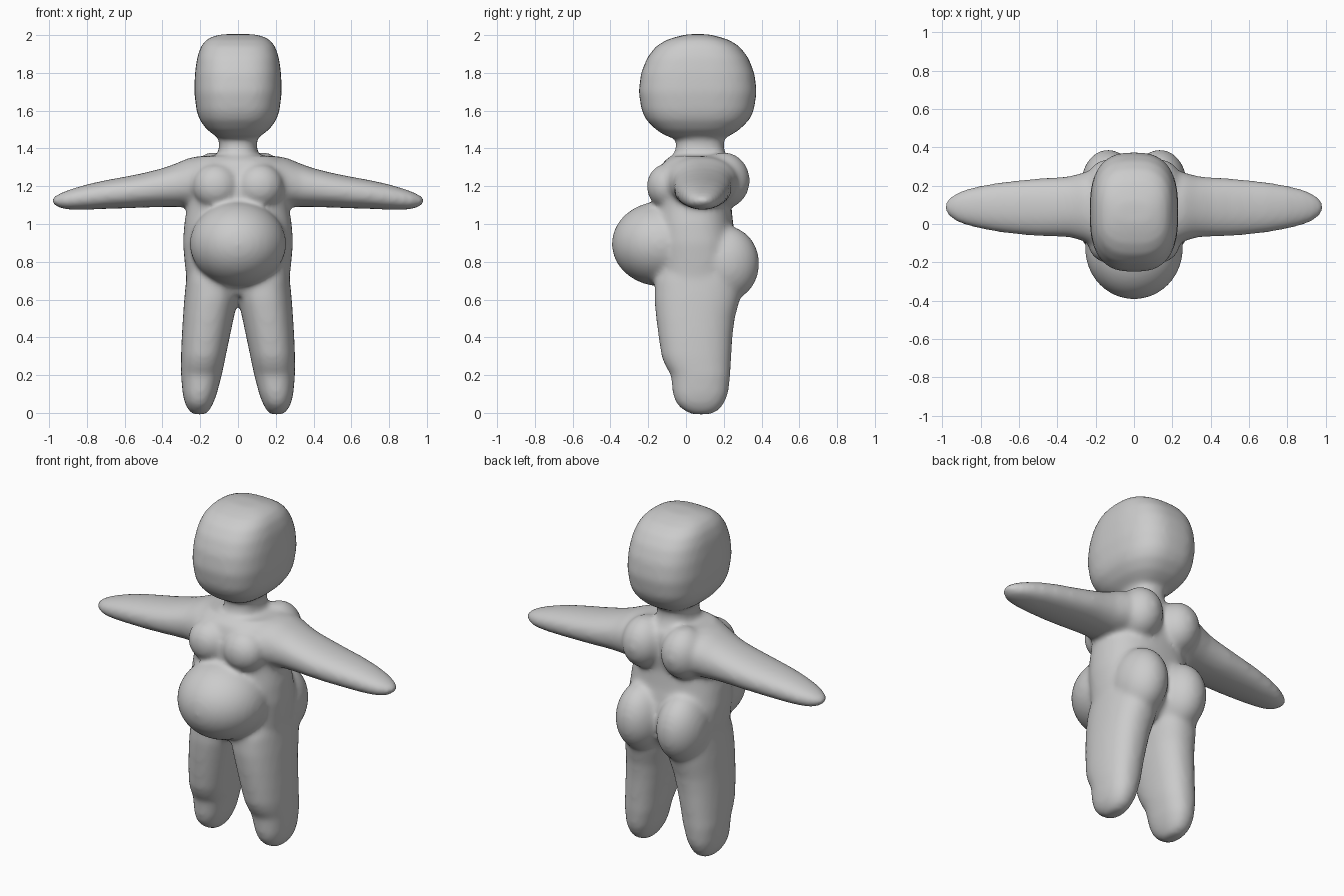
import bpy, bmesh, math
from mathutils import Matrix

bm = bmesh.new()


def loft(sections, axis="z", power=2.4, n=40):
    """Closed tube through (position, min_a, max_a, min_b, max_b) rounded sections."""
    rings = []
    for t, a0, a1, b0, b1 in sections:
        ring = []
        for i in range(n):
            c, s = math.cos(2 * math.pi * i / n), math.sin(2 * math.pi * i / n)
            a = (a0 + a1) / 2 + (a1 - a0) / 2 * math.copysign(abs(c) ** (2 / power), c)
            b = (b0 + b1) / 2 + (b1 - b0) / 2 * math.copysign(abs(s) ** (2 / power), s)
            ring.append(bm.verts.new((a, b, t) if axis == "z" else (t, a, b)))
        rings.append(ring)
    faces = [bm.faces.new(rings[0][::-1]), bm.faces.new(rings[-1])]
    for lo, hi in zip(rings, rings[1:]):
        for i in range(n):
            j = (i + 1) % n
            faces.append(bm.faces.new((lo[i], lo[j], hi[j], hi[i])))
    return faces


def ball(center, radii):
    m = Matrix.Translation(center) @ Matrix.Diagonal((*radii, 1))
    bmesh.ops.create_uvsphere(bm, u_segments=40, v_segments=24, radius=1, matrix=m)


def mirrored(sections, side, axis):
    """Flip x for the other side of the body."""
    if side > 0:
        return sections
    if axis == "x":
        return [(-s[0], *s[1:]) for s in reversed(sections)]
    return [(s[0], -s[2], -s[1], s[3], s[4]) for s in sections]


# Head: (z, half width, half depth)
head = [(1.45, .09, .12), (1.47, .125, .175), (1.5, .165, .222), (1.55, .203, .272),
        (1.6, .22, .297), (1.7, .232, .313), (1.8, .228, .3), (1.88, .217, .268),
        (1.94, .197, .222), (1.975, .168, .165), (1.995, .13, .1), (2.005, .08, .05)]
loft([(z, -x, x, .062 - y, .062 + y) for z, x, y in head], power=2.7)

# Neck
loft([(1.28, -.15, .15, -.1, .25), (1.35, -.115, .115, -.07, .22),
      (1.4, -.1, .1, -.055, .2), (1.44, -.1, .1, -.05, .2), (1.52, -.12, .12, -.08, .22)])

# Torso: (z, half width, front y, back y)
torso = [(.62, .22, -.1, .2), (.7, .272, -.16, .27), (.8, .283, -.17, .29), (.9, .292, -.17, .27),
         (1.0, .285, -.17, .25), (1.1, .268, -.165, .24), (1.2, .265, -.165, .25),
         (1.28, .265, -.14, .25), (1.33, .245, -.12, .24), (1.36, .2, -.08, .2)]
loft([(z, -x, x, f, b) for z, x, f, b in torso])

# Belly
ball((0, -.13, .895), (.255, .263, .225))

arm = [(.1, -.13, .28, 1.09, 1.35), (.2, -.12, .28, 1.09, 1.36), (.26, -.09, .27, 1.09, 1.35),
       (.33, -.07, .25, 1.09, 1.32), (.4, -.066, .243, 1.09, 1.295), (.5, -.063, .238, 1.087, 1.27),
       (.6, -.055, .228, 1.083, 1.25), (.7, -.043, .217, 1.08, 1.232), (.8, -.025, .2, 1.076, 1.21),
       (.88, -.005, .18, 1.076, 1.186), (.93, .015, .16, 1.08, 1.168),
       (.965, .04, .135, 1.095, 1.15), (.985, .065, .11, 1.11, 1.135)]
leg = [(-.008, .17, .24, .03, .13), (.015, .15, .262, -.015, .175), (.05, .131, .281, -.052, .202),
       (.1, .112, .293, -.07, .223), (.2, .086, .302, -.08, .235), (.25, .075, .302, -.11, .237),
       (.3, .065, .302, -.13, .24), (.4, .044, .298, -.145, .246), (.5, .023, .292, -.158, .258),
       (.6, .0, .285, -.168, .285), (.7, -.01, .275, -.165, .3), (.8, .02, .26, -.12, .27)]
for side in (-1, 1):
    loft(mirrored(arm, side, "x"), "x", 2.2)
    loft(mirrored(leg, side, "z"), "z", 2.3)
    ball((side * .115, -.1, 1.2), (.125, .108, .12))    # chest
    ball((side * .13, .2, 1.23), (.125, .138, .15))     # shoulder blade
    ball((side * .135, .21, .79), (.14, .178, .2))      # buttock

# Fuse the parts into one soft skin
bmesh.ops.recalc_face_normals(bm, faces=bm.faces)
mesh = bpy.data.meshes.new("body")
bm.to_mesh(mesh)
bm.free()
body = bpy.data.objects.new("body", mesh)
bpy.context.collection.objects.link(body)

grey = bpy.data.materials.new("clay grey")
grey.diffuse_color = (.6, .6, .6, 1)
mesh.materials.append(grey)

remesh = body.modifiers.new("fuse", "REMESH")
remesh.mode = "VOXEL"
remesh.voxel_size = .014
remesh.use_smooth_shade = True
soften = body.modifiers.new("soften", "SMOOTH")
soften.factor = .5
soften.iterations = 14
